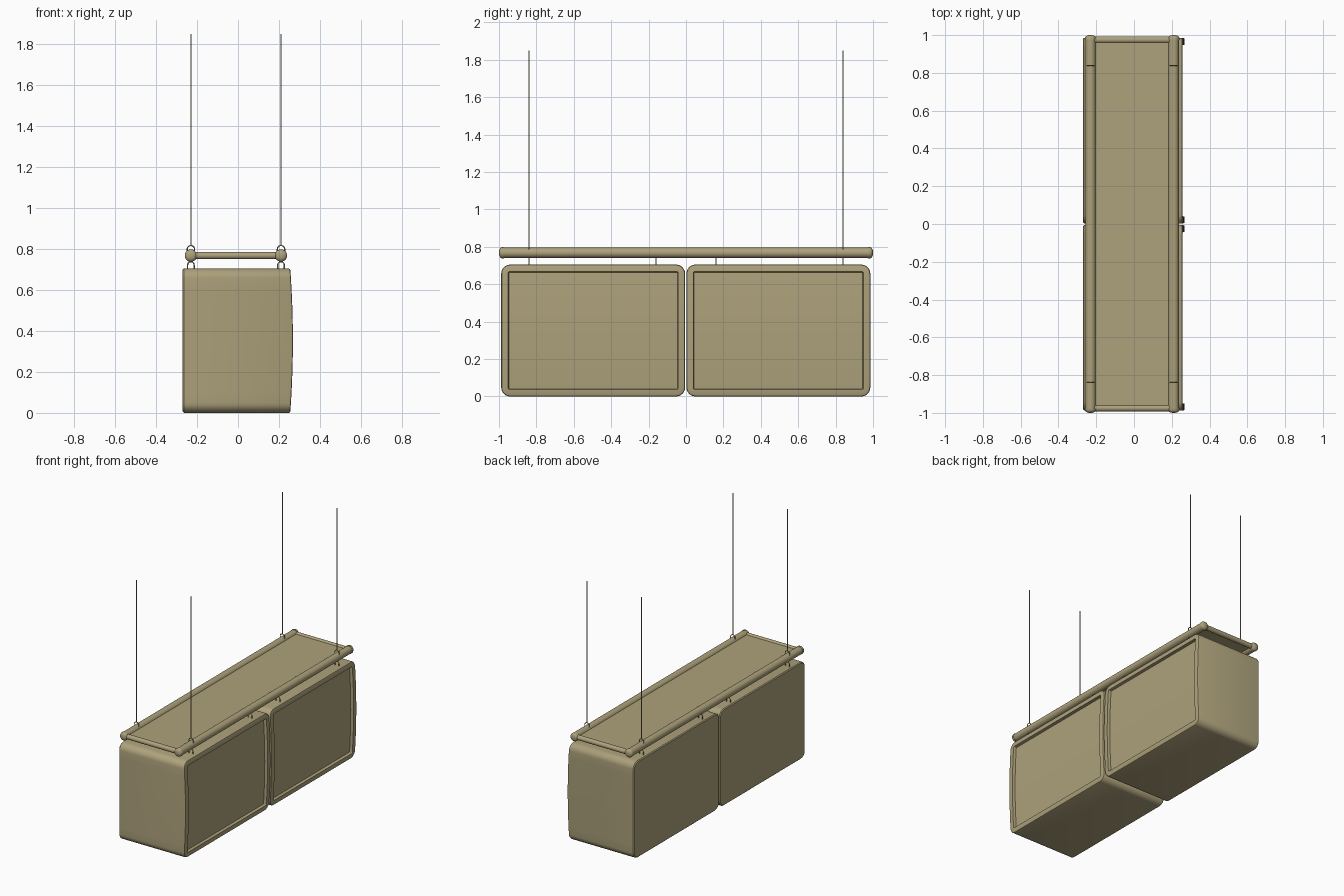
import bpy, bmesh, math
from mathutils import Vector

if "Cube" in bpy.data.objects:
    bpy.data.objects.remove(bpy.data.objects["Cube"])

khaki = bpy.data.materials.new("khaki")
khaki.use_nodes = True
COLOUR = (0.42, 0.36, 0.2, 1)
khaki.diffuse_color = COLOUR
khaki.node_tree.nodes["Principled BSDF"].inputs["Base Color"].default_value = COLOUR

HEIGHT = 0.705
MID = HEIGHT / 2
ROD_Z, ROD_R = 0.768, 0.029
RODS = {"right": -0.23, "left": 0.21}


def finish(name, bm, angle=35):
    bmesh.ops.recalc_face_normals(bm, faces=bm.faces)
    mesh = bpy.data.meshes.new(name)
    bm.to_mesh(mesh)
    bm.free()
    mesh.materials.append(khaki)
    obj = bpy.data.objects.new(name, mesh)
    bpy.context.collection.objects.link(obj)
    bpy.ops.object.select_all(action="DESELECT")
    obj.select_set(True)
    bpy.context.view_layer.objects.active = obj
    bpy.ops.object.shade_smooth_by_angle(angle=math.radians(angle))
    return obj


def lathe(name, start, axis, profile, sides=20):
    """Closed round part: profile lists (distance along axis, radius)."""
    bm = bmesh.new()
    turn = Vector(axis).to_track_quat("Z", "Y")
    rings = []
    for d, r in profile:
        rings.append([bm.verts.new(Vector(start) + turn @ Vector(
            (r * math.cos(math.tau * i / sides), r * math.sin(math.tau * i / sides), d)))
            for i in range(sides)])
    for a, b in zip(rings, rings[1:]):
        for i in range(sides):
            j = (i + 1) % sides
            bm.faces.new((a[i], a[j], b[j], b[i]))
    bm.faces.new(rings[0])
    bm.faces.new(rings[-1])
    return finish(name, bm)


def front_x(z):
    """Front of the cabinet bulges gently at mid height."""
    return 0.255 + 0.013 * (1 - ((z - MID) / MID) ** 2)


def rounded_ring(half_w, half_h, r, corner=6, side=12):
    """Mirror-symmetric rounded rectangle as (y, z) pairs."""
    half = []
    for k in range(corner + 1):
        a = math.pi / 2 * (k / corner - 1)
        half.append((half_w - r + r * math.cos(a), -half_h + r + r * math.sin(a)))
    for k in range(1, side):
        half.append((half_w, (half_h - r) * (2 * k / side - 1)))
    half += [(y, -z) for y, z in reversed(half[:corner + 1])]
    return half + [(-y, z) for y, z in reversed(half)]


def cabinet(name, cy, half_w):
    bm = bmesh.new()
    # inset from outside, corner radius, x position (None: follow the bulge), depth behind it
    layers = [(0.006, 0.042, -0.27, 0), (0, 0.048, -0.264, 0), (0, 0.048, None, 0.008),
              (0.003, 0.045, None, 0.002), (0.009, 0.039, None, 0),
              (0.037, 0.008, None, 0), (0.041, 0.004, None, 0.02)]
    rings = []
    for inset, r, x, depth in layers:
        ring = []
        for y, z in rounded_ring(half_w - inset, MID - inset, r):
            px = front_x(z + MID) - depth if x is None else x
            ring.append(bm.verts.new((px, cy + y, z + MID)))
        rings.append(ring)
    n = len(rings[0])
    for a, b in zip(rings, rings[1:]):
        for i in range(n):
            j = (i + 1) % n
            bm.faces.new((a[i], a[j], b[j], b[i]))
    bm.faces.new(rings[0])
    # curved screen spanning the opening
    s = rings[-1]
    for i in range(n // 2 - 1):
        bm.faces.new((s[i], s[i + 1], s[n - 2 - i], s[n - 1 - i]))
    finish(name, bm)


def hook(name, x, y, z_base, z_top, half_w=0.018):
    """Bent wire arch standing across the rod."""
    curve = bpy.data.curves.new(name, "CURVE")
    curve.dimensions = "3D"
    curve.bevel_depth = 0.003
    curve.bevel_resolution = 1
    curve.use_fill_caps = True
    path = [(-half_w, z_base)]
    path += [(-half_w * math.cos(math.pi * k / 10),
              z_top - half_w + half_w * math.sin(math.pi * k / 10)) for k in range(11)]
    path.append((half_w, z_base))
    line = curve.splines.new("POLY")
    line.points.add(len(path) - 1)
    for p, (px, pz) in zip(line.points, path):
        p.co = (x + px, y, pz, 1)
    curve.materials.append(khaki)
    obj = bpy.data.objects.new(name, curve)
    bpy.context.collection.objects.link(obj)


# Two hanging display cabinets
cabinet("front_cabinet", -0.4965, 0.4915)
cabinet("back_cabinet", 0.494, 0.4915)

# Thin shelf panel between the rods
bm = bmesh.new()
bmesh.ops.create_cube(bm, size=1)
for v in bm.verts:
    v.co = (v.co.x * 0.44 - 0.01, v.co.y * 1.95, v.co.z * 0.018 + ROD_Z)
finish("shelf_panel", bm)

# Cross bars closing the shelf ends
for end, y in (("front", -0.975), ("back", 0.975)):
    lathe(end + "_cross_bar", (RODS["right"], y, ROD_Z), (1, 0, 0),
          [(0, 0.018), (0.44, 0.018)], 16)

# Long rods with domed caps, suspension wires and hooks
for side, x in RODS.items():
    lathe(side + "_rod", (x, -0.98, ROD_Z), (0, 1, 0), [(0, ROD_R - 0.001), (1.96, ROD_R - 0.001)])
    for end, s in (("front", -1), ("back", 1)):
        lathe(f"{side}_{end}_cap", (x, s * 0.974, ROD_Z), (0, s, 0),
              [(0, 0.03), (0.012, 0.03), (0.019, 0.026), (0.024, 0.017), (0.026, 0.006)])
        lathe(f"{side}_{end}_wire", (x, s * 0.84, 0.815), (0, 0, 1),
              [(0, 0.003), (1.035, 0.003)], 8)
        hook(f"{side}_{end}_upper_hook", x, s * 0.84, 0.78, 0.817)
        for spot, y in (("outer", 0.84), ("inner", 0.16)):
            hook(f"{side}_{end}_{spot}_lower_hook", x, s * y, 0.698, 0.738, 0.016)
